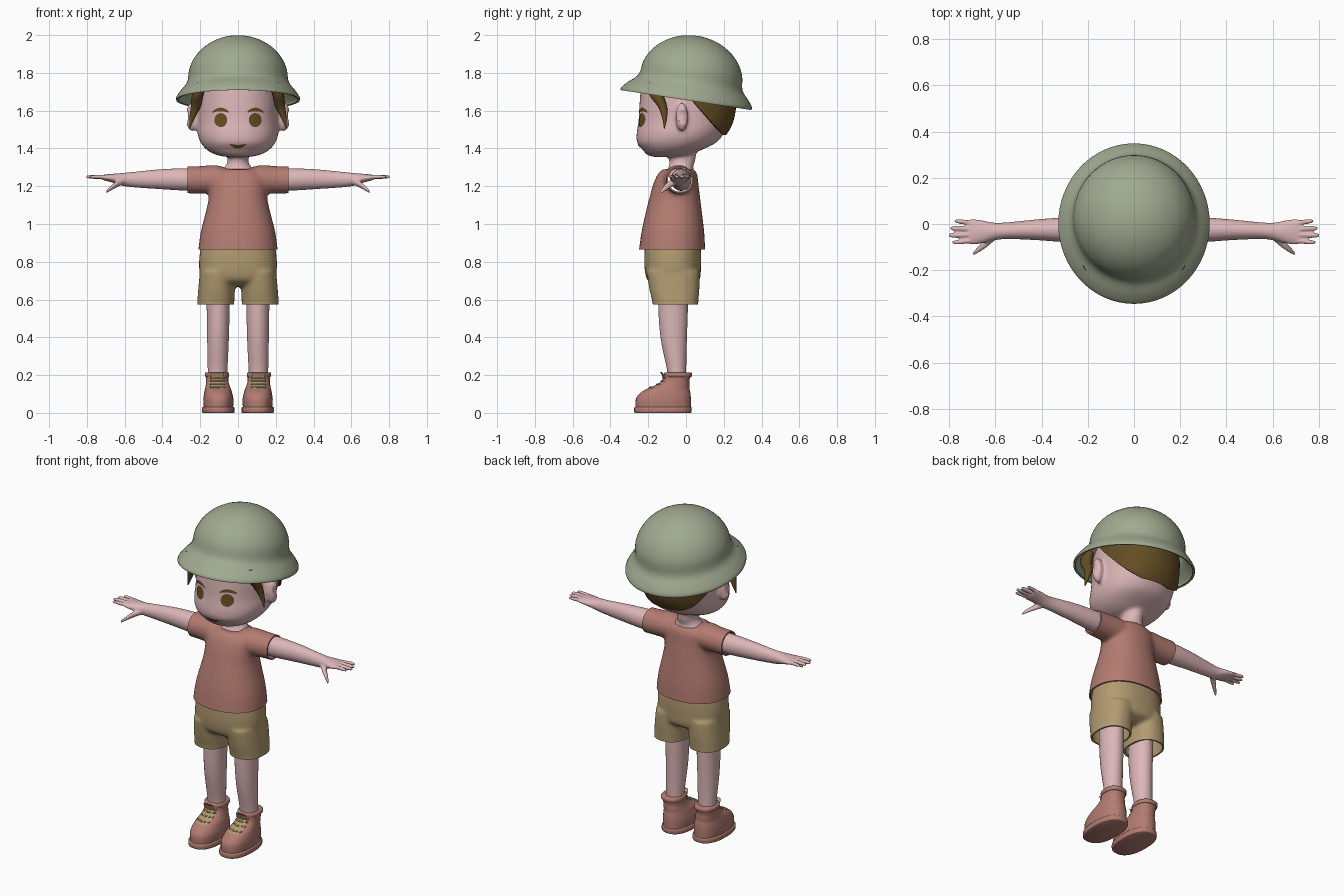
import bpy, bmesh
from math import sin, cos, pi, sqrt, radians
from mathutils import Vector, Matrix
from mathutils.bvhtree import BVHTree

if "Cube" in bpy.data.objects:
    bpy.data.objects.remove(bpy.data.objects["Cube"])


def material(name, r, g, b):
    m = bpy.data.materials.new(name)
    m.use_nodes = True
    m.diffuse_color = (r, g, b, 1)
    m.node_tree.nodes["Principled BSDF"].inputs["Base Color"].default_value = (r, g, b, 1)
    return m


skin = material("skin pink", 0.72, 0.47, 0.48)
terracotta = material("terracotta", 0.45, 0.2, 0.165)
khaki = material("khaki", 0.44, 0.33, 0.165)
green = material("sage green", 0.35, 0.4, 0.28)
brown = material("dark brown", 0.125, 0.075, 0.017)
made = []


def resample(sections, steps):
    """Smooth curve through the section values."""
    s = [sections[0]] + list(sections) + [sections[-1]]
    out = []
    for i in range(1, len(s) - 2):
        for k in range(steps):
            t = k / steps
            out.append([0.5 * (2 * b + (c - a) * t + (2 * a - 5 * b + 4 * c - d) * t * t
                               + (3 * b - a - 3 * c + d) * t ** 3)
                        for a, b, c, d in zip(*s[i - 1:i + 3])])
    return out + [list(sections[-1])]


def loft(bm, sections, axis="z", side=1, p=2, n=36, steps=4, caps=(True, True)):
    """Rounded rings (position, centre a, centre b, radius a, radius b) along an axis."""
    rings = []
    for t, ca, cb, ra, rb in resample(sections, steps):
        ring = []
        for k in range(n):
            c, s = cos(2 * pi * k / n), sin(2 * pi * k / n)
            a = ca + max(ra, 0.001) * abs(c) ** (2 / p) * (1 if c > 0 else -1)
            b = cb + max(rb, 0.001) * abs(s) ** (2 / p) * (1 if s > 0 else -1)
            co = (a, b, t) if axis == "z" else (t, a, b)
            ring.append(bm.verts.new((co[0] * side, co[1], co[2])))
        rings.append(ring)
    for r0, r1 in zip(rings, rings[1:]):
        for k in range(n):
            bm.faces.new((r0[k - 1], r0[k], r1[k], r1[k - 1]))
    for ring, cap in zip((rings[0], rings[-1]), caps):
        if cap:
            bm.faces.new(ring)
    bmesh.ops.recalc_face_normals(bm, faces=bm.faces[:])
    return bm


def bake(obj):
    mesh = bpy.data.meshes.new_from_object(obj.evaluated_get(bpy.context.evaluated_depsgraph_get()))
    obj.modifiers.clear()
    obj.data = mesh


def finish(bm, name, mats, voxel=0, smooth=6, cuts=(), thick=0, rule=None):
    """Make the object; optionally fuse its parts, trim it and hollow it."""
    obj = bpy.data.objects.new(name, bpy.data.meshes.new(name))
    bpy.context.collection.objects.link(obj)
    bm.to_mesh(obj.data)
    if voxel:
        m = obj.modifiers.new("fuse", "REMESH")
        m.mode, m.voxel_size = "VOXEL", voxel
        m = obj.modifiers.new("soften", "SMOOTH")
        m.factor, m.iterations = 0.5, smooth
        bake(obj)
    bm.clear()
    bm.from_mesh(obj.data)
    for co, no in cuts:
        bmesh.ops.bisect_plane(bm, geom=bm.verts[:] + bm.edges[:] + bm.faces[:], dist=1e-5,
                               plane_co=co, plane_no=no, clear_outer=rule is None)
    if rule:
        for f in bm.faces:
            f.material_index = rule(f.calc_center_median())
    tree = BVHTree.FromBMesh(bm)
    bm.to_mesh(obj.data)
    bm.free()
    if thick:
        m = obj.modifiers.new("shell", "SOLIDIFY")
        m.thickness, m.offset = thick, -1
        bake(obj)
    obj.data.materials.clear()
    for m in mats:
        obj.data.materials.append(m)
    made.append(obj)
    return tree


def patch(name, tree, mat, cx, cz, w, low, high, lift=0.004, n=14, rows=5):
    """Thin painted plate laid on a surface, seen from the front."""
    bm = bmesh.new()
    grid = []
    for i in range(n + 1):
        u = -cos(pi * i / n)
        col = []
        for j in range(rows + 1):
            x, z = cx + w * u, cz + low(u) + (high(u) - low(u)) * j / rows
            hit = tree.ray_cast(Vector((x, -1, z)), Vector((0, 1, 0)))[0]
            col.append(bm.verts.new((x, (hit.y if hit else -0.11) - lift, z)))
        grid.append(col)
    for a, b in zip(grid, grid[1:]):
        for j in range(rows):
            bm.faces.new((a[j], b[j], b[j + 1], a[j + 1]))
    bmesh.ops.remove_doubles(bm, verts=bm.verts[:], dist=1e-5)
    finish(bm, name, [mat])


SIDES = (("left", 1), ("right", -1))

# Head with neck and ears
skull = [(1.355, 0, -.11, .06, .06), (1.366, 0, -.095, .115, .11), (1.39, 0, -.075, .162, .152),
         (1.43, 0, -.05, .197, .208), (1.48, 0, -.03, .214, .231), (1.55, 0, -.008, .214, .243),
         (1.65, 0, .002, .215, .247), (1.75, 0, .005, .205, .235), (1.85, 0, .02, .16, .18),
         (1.91, 0, .03, .08, .09)]
bm = loft(bmesh.new(), skull, p=2.15, n=48)
loft(bm, [(1.25, 0, -.03, .1, .075), (1.285, 0, -.03, .086, .07), (1.31, 0, -.025, .064, .064),
          (1.34, 0, -.02, .055, .07), (1.43, 0, -.02, .06, .08)])
for label, s in SIDES:
    ear = Matrix.Translation((.24 * s, -.022, 1.567)) @ Matrix.Rotation(radians(25 * s), 4, "Z")
    bmesh.ops.create_uvsphere(bm, u_segments=20, v_segments=12, radius=1,
                              matrix=ear @ Matrix.Diagonal((.04, .032, .077, 1)))
    # hollow of the ear
    dent = ear @ Vector((.055 * s, -.012, .005))
    for v in bm.verts:
        d = (v.co - dent).length
        if d < .04 and v.co.x * s > .245:
            v.co.x -= s * .012
face = finish(bm, "head", [skin], voxel=.009)

# Eyes, brows and mouth
for label, s in SIDES:
    patch(label + "_eye", face, brown, .091 * s, 1.55, .034,
          lambda u: -.037 * sqrt(max(0, 1 - u * u)), lambda u: .037 * sqrt(max(0, 1 - u * u)))
    patch(label + "_eyebrow", face, brown, .092 * s, 1.6, .043,
          lambda u: -.012 * u * u - .003 * (1 - u * u), lambda u: .016 - .02 * u * u)
patch("mouth", face, brown, 0, 1.412, .046,
      lambda u: -.013 + .024 * u * u, lambda u: .007 + .006 * u * u)

# Hair: back cap and side locks
cap = [(z, x, y, rx + .016, ry + .018) for z, x, y, rx, ry in skull[3:9]]
finish(loft(bmesh.new(), cap, p=2.15, n=48), "back_hair", [brown], thick=.022,
       cuts=[((0, .04, 1.645), (0, -.74, -.67)), ((0, 0, 1.492), (0, -.1, -1)),
             ((0, 0, 1.78), (0, 0, 1))])
for label, s in SIDES:
    finish(loft(bmesh.new(), [(1.505, .256, -.115, .002, .002), (1.56, .243, -.113, .014, .013),
                              (1.62, .224, -.124, .026, .024), (1.68, .214, -.155, .03, .037),
                              (1.75, .195, -.165, .028, .04)], side=s, n=16),
           label + "_hair_lock", [brown])

# Helmet: wide brim flowing into a dome, tipped back
profile = [(0, 0, 0, .327, .35), (.016, 0, .001, .326, .349), (.05, 0, .004, .303, .322),
           (.08, 0, .008, .279, .29), (.11, 0, .01, .266, .274)]
profile += [(.11 + .235 * sin(a), 0, .01, .266 * cos(a), .274 * cos(a))
            for a in [radians(d) for d in (15, 30, 45, 60, 72, 82, 89)]]
bm = loft(bmesh.new(), profile, n=64, steps=3, caps=(False, True))
bm.transform(Matrix.Translation((0, 0, 1.656)) @ Matrix.Rotation(radians(-8.7), 4, "X"))
finish(bm, "helmet", [green], thick=.012)

# Shirt: flared body fused with short sleeves
bm = loft(bmesh.new(), [(.83, 0, -.075, .214, .178), (.95, 0, -.07, .199, .167),
                        (1.05, 0, -.065, .174, .151), (1.13, 0, -.06, .156, .136),
                        (1.2, 0, -.055, .152, .122), (1.26, 0, -.046, .145, .106),
                        (1.29, 0, -.04, .1, .085)], p=2.2)
for label, s in SIDES:
    loft(bm, [(.06, -.04, 1.235, .085, .062), (.12, -.04, 1.236, .083, .076),
              (.2, -.034, 1.234, .075, .073), (.31, -.03, 1.233, .073, .071)], "x", s)
finish(bm, "shirt", [terracotta], voxel=.01, smooth=10, thick=.008,
       cuts=[((0, 0, .866), (0, 0, -1)), ((.267, 0, 0), (1, 0, 0)), ((-.267, 0, 0), (-1, 0, 0))])

# Shorts: hips fused with two wide legs
bm = loft(bmesh.new(), [(.67, 0, -.065, .1, .08), (.7, 0, -.066, .187, .136),
                        (.76, 0, -.07, .206, .149), (.85, 0, -.07, .202, .15),
                        (.93, 0, -.07, .185, .142)], p=2.3)
for label, s in SIDES:
    loft(bm, [(.54, .119, -.055, .098, .119), (.58, .118, -.056, .098, .121),
              (.66, .113, -.062, .097, .133), (.75, .105, -.068, .097, .14)], side=s, p=2.3)
finish(bm, "shorts", [khaki], voxel=.01, smooth=8, thick=.01,
       cuts=[((0, 0, .573), (0, 0, -1)), ((0, 0, .9), (0, 0, 1))])

FINGERS = [(.012, .778, .011), (-.019, .795, .012), (-.049, .804, .012), (-.079, .786, .011)]

for label, s in SIDES:
    # Arm, palm, fingers and thumb
    bm = loft(bmesh.new(), [(.17, -.025, 1.235, .055, .06), (.29, -.025, 1.236, .054, .059),
                            (.42, -.025, 1.237, .045, .052), (.55, -.029, 1.235, .036, .041),
                            (.61, -.033, 1.236, .039, .034), (.66, -.034, 1.242, .05, .024),
                            (.705, -.034, 1.246, .055, .016), (.722, -.034, 1.247, .045, .01)],
              "x", s, n=28)
    for y, tip, r in FINGERS:
        root = y * .75 - .009
        loft(bm, [(.67, root, 1.246, r, r), (.72, (root + y) / 2, 1.249, r, r),
                  (tip - .02, y, 1.25, r * .9, r * .85), (tip, y, 1.249, .006, .005)], "x", s, n=12)
    loft(bm, [(.595, -.045, 1.23, .018, .018), (.635, -.078, 1.215, .02, .018),
              (.67, -.107, 1.192, .015, .014), (.697, -.129, 1.17, .008, .007)], "x", s, n=14)
    finish(bm, label + "_arm", [skin], voxel=.005, smooth=3)

    # Leg
    finish(loft(bmesh.new(), [(.17, .109, -.048, .051, .05), (.23, .108, -.05, .052, .051),
                              (.38, .106, -.064, .057, .068), (.52, .105, -.068, .06, .077),
                              (.7, .105, -.068, .064, .08)], side=s), label + "_leg", [skin])

    # Boot with a dark toe cap
    boot = finish(loft(bmesh.new(), [(.025, .104, -.12, .078, .147), (.07, .104, -.12, .08, .146),
                                     (.1, .105, -.112, .075, .136), (.125, .106, -.096, .069, .115),
                                     (.145, .108, -.071, .063, .09), (.17, .11, -.053, .059, .071),
                                     (.2, .111, -.044, .06, .07)], side=s, p=2.3),
                  label + "_boot", [terracotta, brown], cuts=[((0, -.192, .08), (0, -1, -.1))],
                  rule=lambda c: int(c.y + .192 < -.1 * (c.z - .08)))
    finish(loft(bmesh.new(), [(.19, .111, -.042, .06, .069), (.194, .111, -.042, .064, .073),
                              (.21, .112, -.042, .064, .073), (.214, .112, -.042, .06, .069)],
                side=s, p=2.3, steps=2), label + "_boot_cuff", [terracotta])
    finish(loft(bmesh.new(), [(0, .104, -.122, .082, .148), (.005, .104, -.122, .086, .152),
                              (.026, .104, -.122, .086, .152), (.031, .104, -.122, .082, .148)],
                side=s, p=2.4, steps=2), label + "_boot_sole", [terracotta])

    # Tongue and laces
    patch(label + "_boot_tongue", boot, khaki, .107 * s, .16, .036,
          lambda u: -.035, lambda u: .037)
    finish(loft(bmesh.new(), [(.185, .109, -.117, .033, .006), (.205, .109, -.124, .036, .006),
                              (.217, .109, -.133, .03, .005)], side=s, n=20),
           label + "_tongue_tip", [khaki])
    bm = bmesh.new()
    for z in (.135, .152, .169, .185):
        y = boot.ray_cast(Vector((.108 * s, -1, z)), Vector((0, 1, 0)))[0].y - .005
        loft(bm, [(.068, y + .012, z, .005, .004), (.108, y, z, .005, .004),
                  (.148, y + .012, z, .005, .004)], "x", s, n=8)
    finish(bm, label + "_laces", [khaki])

# Smooth shading with crisp hems
bpy.ops.object.select_all(action="DESELECT")
for obj in made:
    obj.select_set(True)
bpy.context.view_layer.objects.active = made[0]
bpy.ops.object.shade_smooth_by_angle(angle=radians(45))
